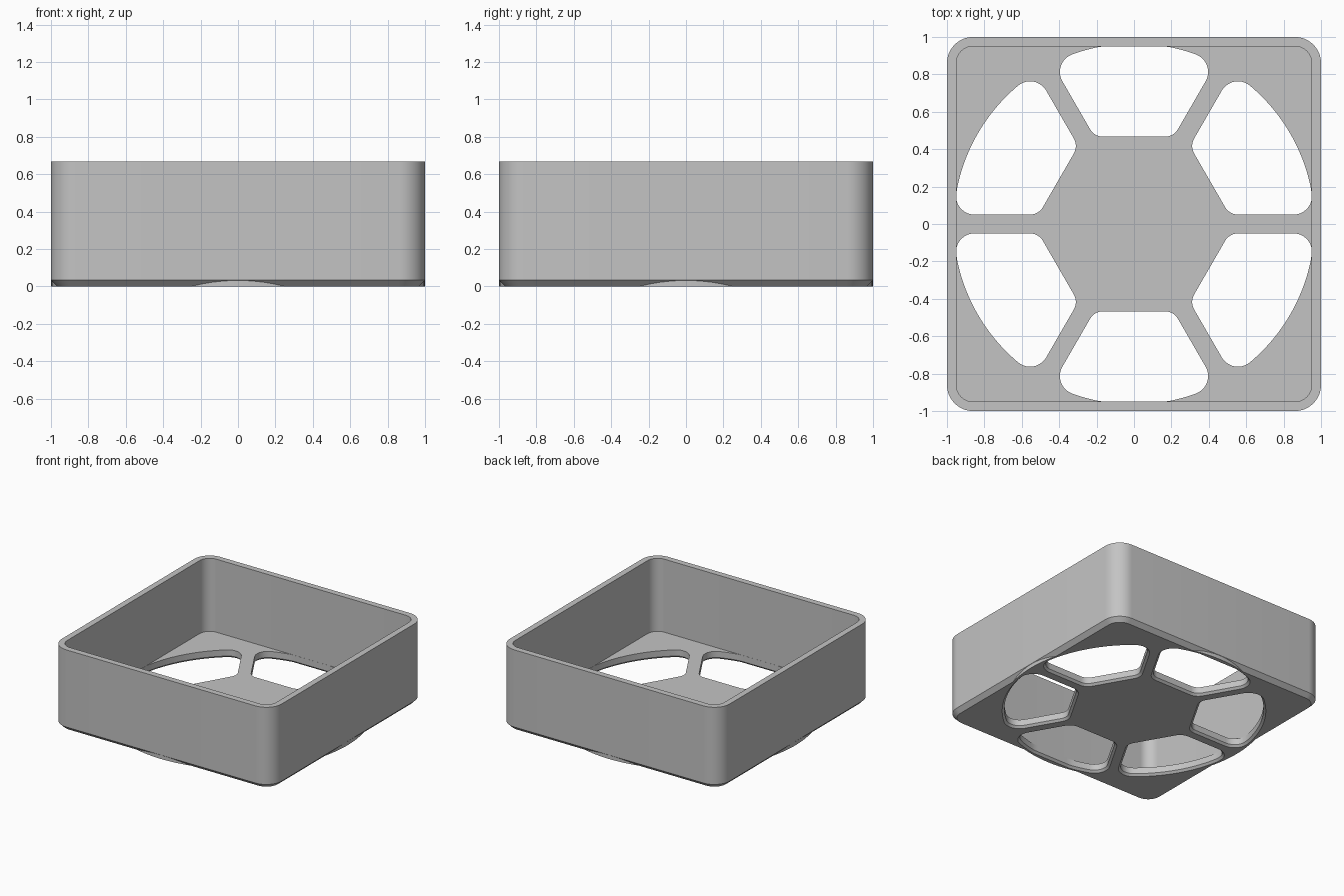
import bpy, bmesh, math

if "Cube" in bpy.data.objects:
    bpy.data.objects.remove(bpy.data.objects["Cube"])

H, WALL, FLOOR, CH = 0.667, 0.05, 0.067, 0.0333   # height, wall, floor, base chamfer
R_OUT = 0.14                                      # outer corner radius

grey = bpy.data.materials.new("plastic_grey")
grey.diffuse_color = (0.55, 0.55, 0.55, 1)
grey.use_nodes = True
grey.node_tree.nodes["Principled BSDF"].inputs["Base Color"].default_value = grey.diffuse_color


def rounded_square(half, r, n=12):
    """Outline of a square with round corners, counter-clockwise."""
    pts = []
    for q in range(4):
        a0 = q * math.pi / 2
        cx = (half - r) * (1 if q in (0, 3) else -1)
        cy = (half - r) * (1 if q < 2 else -1)
        for i in range(n + 1):
            a = a0 + i * math.pi / 2 / n
            pts.append((cx + r * math.cos(a), cy + r * math.sin(a)))
    return pts


def vent_outline(turn, grow):
    """Rounded sector between two spokes, a hexagonal hub and the rim circle."""
    spoke, hub, rim = 0.05 - grow, 0.467 - grow, 0.965 + grow
    r_in, r_out = 0.08 + grow, 0.1 + grow
    half = []                                     # right half, hub to rim
    y = hub + r_in                                # hub corner fillet
    x = (y * 0.5 - spoke - r_in) / math.cos(math.pi / 6)
    for i in range(9):
        a = math.radians(-90 + 60 * i / 8)
        half.append((x + r_in * math.cos(a), y + r_in * math.sin(a)))
    d = rim - r_out                               # rim corner fillet
    ang = math.radians(60) + math.asin((spoke + r_out) / d)
    cx, cy = d * math.cos(ang), d * math.sin(ang)
    a0 = math.radians(-30)
    for i in range(15):
        a = a0 + (ang - a0) * i / 14
        half.append((cx + r_out * math.cos(a), cy + r_out * math.sin(a)))
    for i in range(1, 13):                        # rim arc up to the middle
        a = ang + (math.pi / 2 - ang) * i / 12
        half.append((rim * math.cos(a), rim * math.sin(a)))
    pts = half + [(-px, py) for px, py in reversed(half[:-1])]
    c, s = math.cos(turn), math.sin(turn)
    lim = 0.949 + grow                            # stay inside the walls
    clamp = lambda v: max(-lim, min(lim, v))
    return [(clamp(px * c - py * s), clamp(px * s + py * c)) for px, py in pts]


def loft(bm, rings):
    """Skin a stack of (outline, z) rings and cap both ends."""
    loops = [[bm.verts.new((x, y, z)) for x, y in pts] for pts, z in rings]
    n = len(loops[0])
    for a, b in zip(loops, loops[1:]):
        for i in range(n):
            j = (i + 1) % n
            bm.faces.new((a[i], a[j], b[j], b[i]))
    bm.faces.new(loops[0][::-1])
    bm.faces.new(loops[-1])


def make_object(name, bm):
    bmesh.ops.recalc_face_normals(bm, faces=bm.faces[:])
    me = bpy.data.meshes.new(name)
    bm.to_mesh(me)
    bm.free()
    me.materials.append(grey)
    ob = bpy.data.objects.new(name, me)
    bpy.context.collection.objects.link(ob)
    return ob


def combine(target, tool, operation):
    mod = target.modifiers.new(operation.lower(), 'BOOLEAN')
    mod.operation, mod.object, mod.solver = operation, tool, 'EXACT'
    bpy.context.view_layer.objects.active = target
    bpy.ops.object.modifier_apply(modifier=mod.name)
    bpy.data.objects.remove(tool)


# Open tray with a chamfered base
bm = bmesh.new()
outer, inner = rounded_square(1, R_OUT), rounded_square(1 - WALL, R_OUT - WALL)
loft(bm, [(rounded_square(1 - CH, R_OUT - CH), 0), (outer, CH), (outer, H),
          (inner, H), (inner, FLOOR)])
shroud = make_object("fan_shroud", bm)

# Round base disc that fills the chamfer at the middle of each side
bm = bmesh.new()
disc = [(0.9985 * math.cos(i * math.tau / 128), 0.9985 * math.sin(i * math.tau / 128))
        for i in range(128)]
loft(bm, [(disc, 0), (disc, CH)])
combine(shroud, make_object("base_disc", bm), 'UNION')

# Six vents with a small chamfer on the underside
bm = bmesh.new()
E = 0.0167
for k in range(6):
    t = k * math.pi / 3
    loft(bm, [(vent_outline(t, 2 * E), -E), (vent_outline(t, 0), E),
              (vent_outline(t, 0), FLOOR + 0.03)])
combine(shroud, make_object("vent_cutter", bm), 'DIFFERENCE')

# Smooth rounds, sharp edges
bpy.ops.object.select_all(action='DESELECT')
shroud.select_set(True)
bpy.context.view_layer.objects.active = shroud
bpy.ops.object.shade_smooth_by_angle(angle=math.radians(30))
